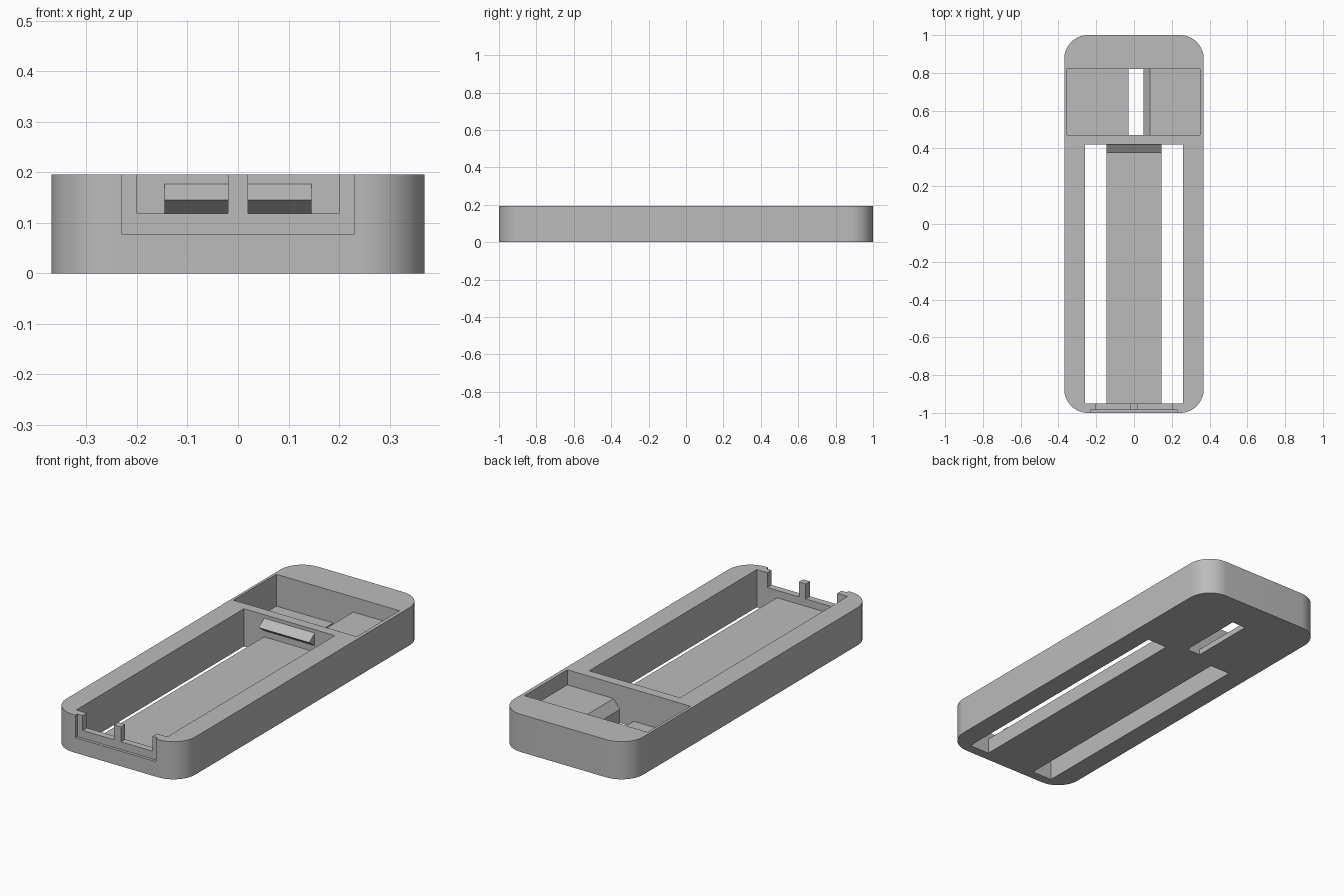
import bpy, bmesh, math
from mathutils import Vector

cube = bpy.data.objects.get("Cube")
if cube:
    bpy.data.objects.remove(cube, do_unlink=True)

grey = bpy.data.materials.new("plain grey")
grey.use_nodes = True
grey.diffuse_color = (0.5, 0.5, 0.5, 1)
grey.node_tree.nodes["Principled BSDF"].inputs["Base Color"].default_value = (0.5, 0.5, 0.5, 1)


def prism(name, outline, direction):
    """Close an outline of 3D points and extrude it along a direction."""
    bm = bmesh.new()
    face = bm.faces.new([bm.verts.new(p) for p in outline])
    grown = bmesh.ops.extrude_face_region(bm, geom=[face])["geom"]
    bmesh.ops.translate(bm, vec=Vector(direction),
                        verts=[g for g in grown if isinstance(g, bmesh.types.BMVert)])
    bmesh.ops.recalc_face_normals(bm, faces=bm.faces)
    mesh = bpy.data.meshes.new(name)
    bm.to_mesh(mesh)
    bm.free()
    mesh.materials.append(grey)
    obj = bpy.data.objects.new(name, mesh)
    bpy.context.collection.objects.link(obj)
    return obj


def along_y(name, profile, y0, y1):
    return prism(name, [(x, y0, z) for x, z in profile], (0, y1 - y0, 0))


def rect(x0, x1, z0, z1):
    return [(x0, z0), (x1, z0), (x1, z1), (x0, z1)]


# Tray body with rounded vertical corners
W, L, H, R, STEPS = 0.369, 1.0, 0.195, 0.125, 16
outline = []
for quarter, (sx, sy) in enumerate([(1, 1), (-1, 1), (-1, -1), (1, -1)]):
    for i in range(STEPS + 1):
        a = (quarter + i / STEPS) * math.pi / 2
        outline.append((sx * (W - R) + R * math.cos(a), sy * (L - R) + R * math.sin(a), 0))
tray = prism("tray_body", outline, (0, 0, H))

LOW, HIGH, FLOOR = -0.05, 0.25, 0.08
cutters = []

# Long compartment: raised floor strip between two through slots
half = [(0.145, FLOOR), (0.145, LOW), (0.26, LOW), (0.26, HIGH)]
long_profile = half + [(-x, z) for x, z in reversed(half)]
cutters.append(along_y("long_compartment_cutter", long_profile, -0.95, 0.42))

# Rear compartment: thin floor, through slot, chamfered step
rear_profile = [(-0.355, 0.03), (-0.03, 0.03), (-0.03, LOW), (0.05, LOW), (0.05, 0.07),
                (0.085, 0.117), (0.35, 0.117), (0.35, HIGH), (-0.355, HIGH)]
cutters.append(along_y("rear_compartment_cutter", rear_profile, 0.47, 0.82))

# Shallow recess on the front face, and two notches leaving a middle post
cutters.append(along_y("front_recess_cutter", rect(-0.23, 0.23, 0.078, HIGH), -1.05, -0.985))
for side, s in (("left", 1), ("right", -1)):
    cutters.append(along_y(side + "_notch_cutter", rect(s * 0.02, s * 0.2, 0.118, HIGH), -1.05, -0.93))

for cutter in cutters:
    mod = tray.modifiers.new(cutter.name, "BOOLEAN")
    mod.operation = "DIFFERENCE"
    mod.solver = "EXACT"
    mod.object = cutter

# Bake the cuts and remove the cutters
bpy.context.view_layer.update()
evaluated = tray.evaluated_get(bpy.context.evaluated_depsgraph_get())
cut_mesh = bpy.data.meshes.new_from_object(evaluated)
tray.modifiers.clear()
tray.data = cut_mesh
for cutter in cutters:
    bpy.data.objects.remove(cutter, do_unlink=True)

# Wedge-shaped retaining catch on the inner rear wall
catch = [(0.43, 0.177), (0.42, 0.177), (0.375, 0.145), (0.42, 0.112), (0.43, 0.112)]
prism("retaining_catch", [(-0.145, y, z) for y, z in catch], (0.29, 0, 0))

# Smooth the rounded corners, keep the other edges sharp
bpy.ops.object.select_all(action="DESELECT")
tray.select_set(True)
bpy.context.view_layer.objects.active = tray
bpy.ops.object.shade_smooth_by_angle(angle=math.radians(30))
